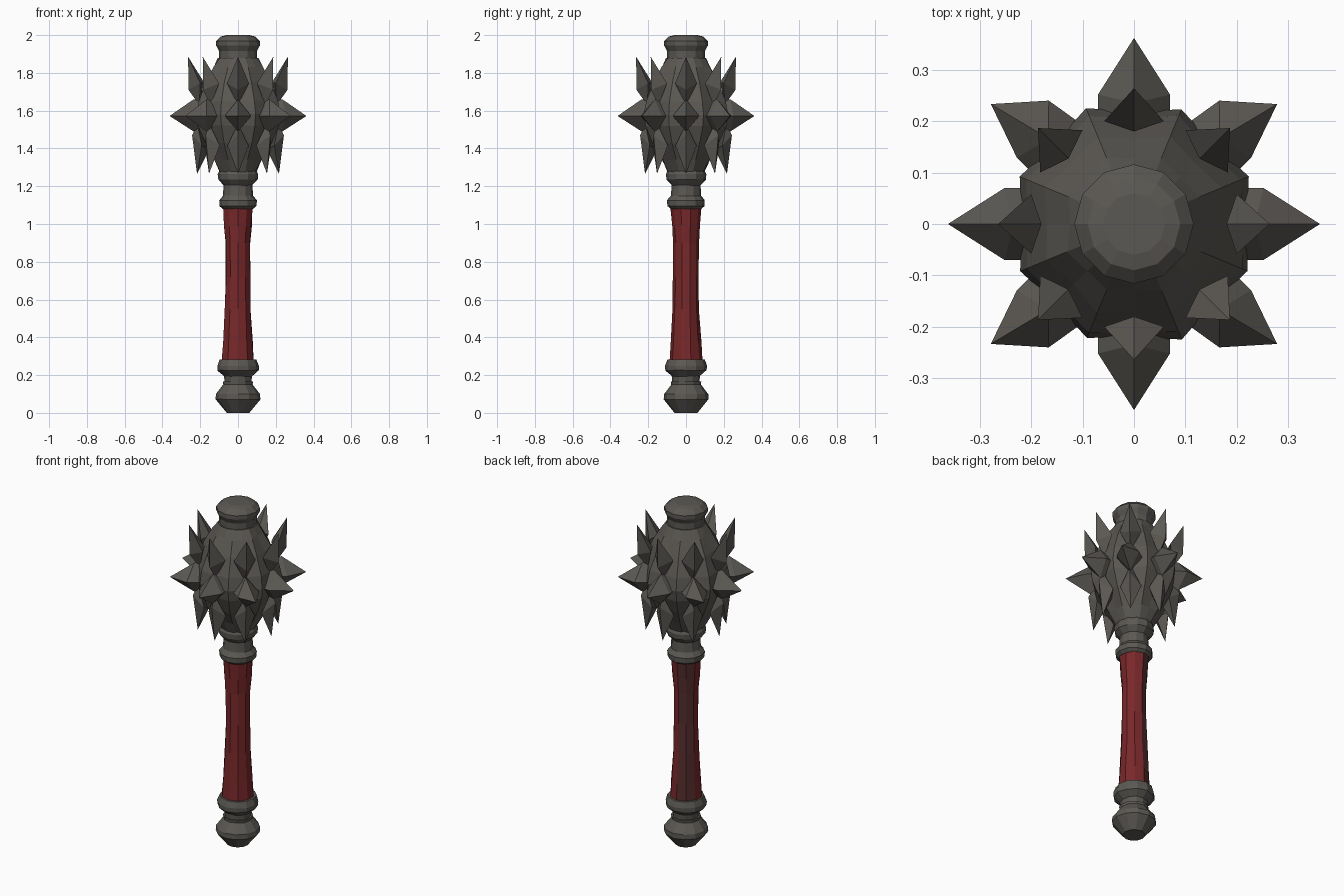
import bpy, bmesh, math, random

if "Cube" in bpy.data.objects:
    bpy.data.objects.remove(bpy.data.objects["Cube"])

random.seed(4)


def material(name, rgb):
    m = bpy.data.materials.new(name)
    m.diffuse_color = (*rgb, 1)
    m.use_nodes = True
    m.node_tree.nodes["Principled BSDF"].inputs["Base Color"].default_value = m.diffuse_color
    return m


IRON = material("dark iron", (0.105, 0.098, 0.087))
LEATHER = material("red leather", (0.19, 0.021, 0.023))
WORN = material("worn dark leather", (0.09, 0.026, 0.026))


def finish(bm, name, mat):
    bmesh.ops.recalc_face_normals(bm, faces=bm.faces)
    me = bpy.data.meshes.new(name)
    bm.to_mesh(me)
    bm.free()
    me.materials.append(mat)
    ob = bpy.data.objects.new(name, me)
    bpy.context.collection.objects.link(ob)
    return ob


def lathe(name, profile, sides, mat, jitter=0.0, groove=0.0, turn=0.0):
    """Closed turned solid from (radius, height); groove pulls in every even column."""
    bm = bmesh.new()
    rings = []
    for k, (r, z) in enumerate(profile):
        ring = []
        inner = 0 < k < len(profile) - 1
        for i in range(sides):
            a = 2 * math.pi * i / sides + turn
            rr = r * (1 - groove * (i % 2 == 0) * inner)
            rr += random.uniform(-jitter, jitter)
            dz = random.uniform(-jitter, jitter) * inner
            ring.append(bm.verts.new((rr * math.cos(a), rr * math.sin(a), z + dz)))
        rings.append(ring)
    for lo, hi in zip(rings, rings[1:]):
        for i in range(sides):
            j = (i + 1) % sides
            bm.faces.new((lo[i], lo[j], hi[j], hi[i]))
    bm.faces.new(rings[0][::-1])
    bm.faces.new(rings[-1])
    return finish(bm, name, mat)


def spikes(name, low, side, high, tip, bulge=None, lean=0.0):
    """Eight spikes around the head. Points are (radius, height), side adds a half width."""
    bm = bmesh.new()
    for n in range(8):
        a = n * math.pi / 4
        c, s = math.cos(a), math.sin(a)

        def v(r, z, t=0.0):
            return bm.verts.new((r * c - t * s, r * s + t * c, z))

        # diagonal tips lean toward the x axis, with one shoulder pushed out
        way = (1 if n in (3, 7) else -1) if n % 2 else 0
        out_l, out_r = 0.035 * (way < 0), 0.035 * (way > 0)
        if bulge is None:
            top = v(tip[0], tip[1], lean * way)
            base = [v(*low), v(side[0] + out_l, side[1], side[2] - out_l / 2),
                    v(*high), v(side[0] + out_r, side[1], out_r / 2 - side[2])]
            root = [v(0.17, low[1] + 0.01), v(0.18, side[1], side[2]),
                    v(0.17, high[1] - 0.01), v(0.18, side[1], -side[2])]
            for i in range(4):
                j = (i + 1) % 4
                bm.faces.new((base[i], base[j], top))
                bm.faces.new((root[i], root[j], base[j], base[i]))
            bm.faces.new(root)
        else:
            top, b = v(*tip), v(*bulge)
            lo, l, hi, r = base = [v(*low), v(*side), v(*high), v(side[0], side[1], -side[2])]
            for w in (l, r):
                bm.faces.new((lo, w, b))
                bm.faces.new((w, top, b))
                bm.faces.new((w, hi, top))
            bm.faces.new(base)
    return finish(bm, name, IRON)


# Pommel and lower collar
lathe("pommel", [(0.06, 0), (0.118, 0.072), (0.117, 0.1), (0.078, 0.15), (0.08, 0.165)],
      12, IRON, 0.001)
lathe("lower_collar", [(0.07, 0.15), (0.074, 0.195), (0.108, 0.225), (0.11, 0.25),
                       (0.098, 0.283)], 12, IRON, 0.002)

# Wrapped grip, with a darker worn strip at the back left
grip = lathe("grip", [(0.088, 0.27), (0.08, 0.38), (0.071, 0.55), (0.067, 0.72), (0.068, 0.9),
                      (0.075, 0.99), (0.081, 1.09)], 10, LEATHER, 0.003, turn=0.3)
grip.data.materials.append(WORN)
for p in grip.data.polygons:
    if abs(p.normal.z) < 0.9 and 90 < math.degrees(math.atan2(p.center.y, p.center.x)) < 160:
        p.material_index = 1

# Upper collars below the head
lathe("upper_collar", [(0.08, 1.08), (0.098, 1.095), (0.1, 1.125), (0.08, 1.15), (0.077, 1.205),
                       (0.104, 1.235), (0.107, 1.265), (0.09, 1.30)], 12, IRON, 0.001)

# Ridged head body
lathe("head", [(0.098, 1.275), (0.135, 1.34), (0.19, 1.43), (0.232, 1.52), (0.241, 1.58),
               (0.228, 1.65), (0.185, 1.75), (0.14, 1.83), (0.105, 1.88)],
      16, IRON, 0.003, groove=0.09)

# Cap on top of the head
lathe("top_cap", [(0.106, 1.865), (0.1, 1.88), (0.1, 1.915), (0.116, 1.945), (0.116, 1.968),
                  (0.09, 1.993), (0.06, 2.0)], 12, IRON)

# Three rings of spikes
spikes("middle_spikes", (0.235, 1.49), (0.252, 1.572, 0.07), (0.235, 1.66), (0.362, 1.572),
       lean=0.032)
spikes("upper_spikes", (0.205, 1.63), (0.2, 1.745, 0.058), (0.18, 1.75), (0.264, 1.885),
       bulge=(0.262, 1.71))
spikes("lower_spikes", (0.215, 1.53), (0.192, 1.415, 0.056), (0.155, 1.39), (0.217, 1.266),
       bulge=(0.243, 1.47))
